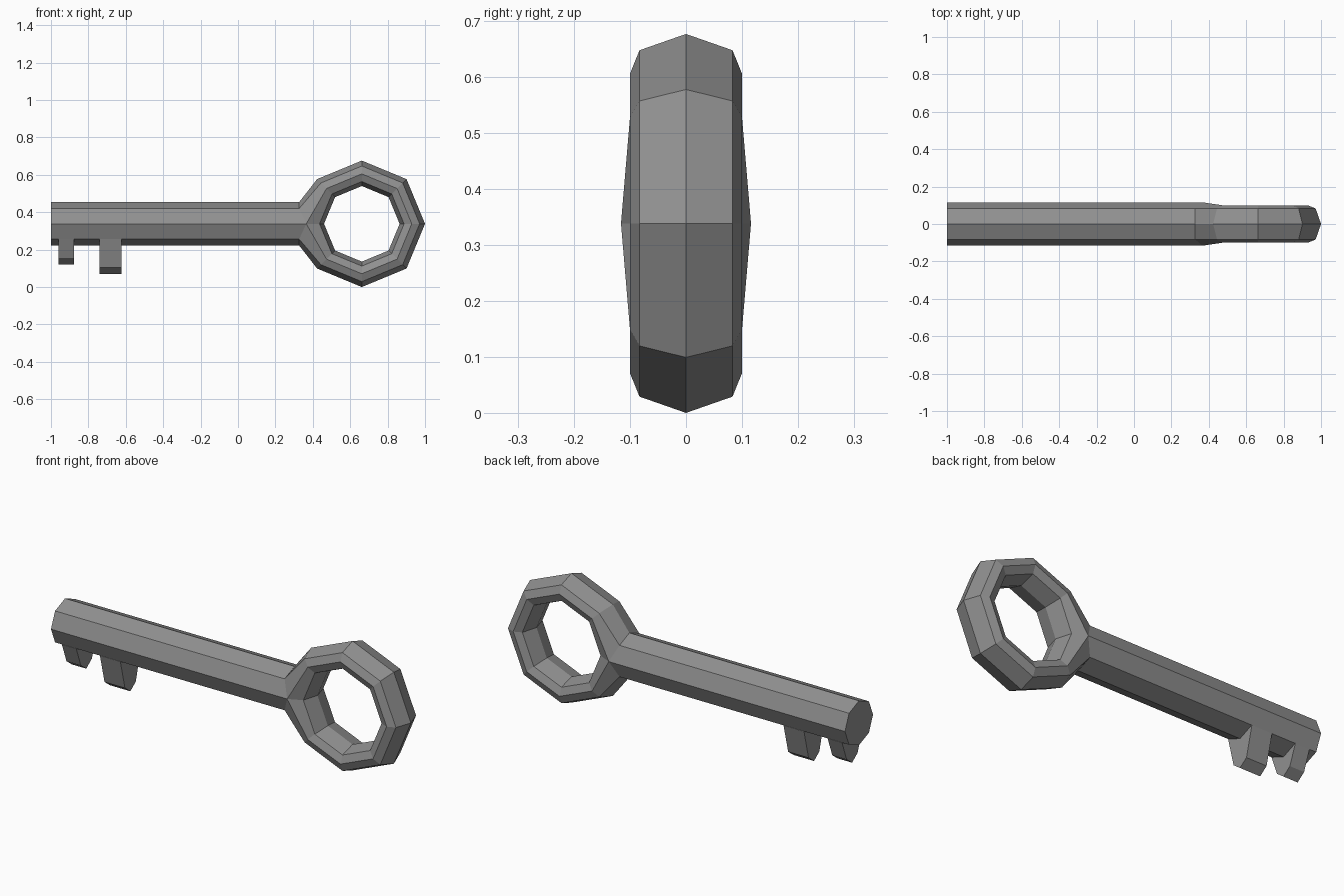
import bpy, bmesh
from math import cos, sin, pi

if "Cube" in bpy.data.objects:
    bpy.data.objects.remove(bpy.data.objects["Cube"])

CX, CZ = 0.662, 0.338      # ring centre

iron = bpy.data.materials.new("dark_iron")
iron.diffuse_color = (0.28, 0.28, 0.28, 1)
iron.use_nodes = True
iron.node_tree.nodes["Principled BSDF"].inputs["Base Color"].default_value = iron.diffuse_color


def finish(bm, name):
    bmesh.ops.recalc_face_normals(bm, faces=bm.faces)
    me = bpy.data.meshes.new(name)
    bm.to_mesh(me)
    bm.free()
    me.materials.append(iron)
    ob = bpy.data.objects.new(name, me)
    bpy.context.collection.objects.link(ob)
    return ob


# Ring bow and octagonal shaft, one continuous mesh
bm = bmesh.new()
section = [(0.338, 0), (0.309, 0.083), (0.267, 0.1), (0.226, 0.083),
           (0.202, 0), (0.226, -0.083), (0.267, -0.1), (0.309, -0.083)]
OUTER = (0, 1, 6, 7)       # section strips on the outside of the ring
ring = [[bm.verts.new((CX + r * cos(a), y, CZ + r * sin(a))) if not (k == 4 and i in (0, 1, 7)) else None
         for i, (r, y) in enumerate(section)]
        for k, a in ((k, k * pi / 4) for k in range(8))]
for k in range(8):
    a, b = ring[k], ring[(k + 1) % 8]
    for i in range(8):
        if k in (3, 4) and i in OUTER:
            continue       # left open where the shaft joins
        j = (i + 1) % 8
        bm.faces.new((a[i], a[j], b[j], b[i]))

# Shaft loops: index 0 top, 2 back side, 4 bottom, 6 front side
R = 0.116
angles = [i * pi / 4 for i in range(8)]
tip = [bm.verts.new((-1, R * sin(t), CZ + R * cos(t))) for t in angles]
neck = []
for i, t in enumerate(angles):
    if i in (2, 6):
        v = ring[4][i]
        v.co = (0.365, R * sin(t), CZ)
    else:
        v = bm.verts.new((0.327, R * sin(t), CZ + R * cos(t)))
    neck.append(v)
for i in range(8):
    j = (i + 1) % 8
    bm.faces.new((tip[i], tip[j], neck[j], neck[i]))
bm.faces.new(tip)

# Flared shoulder from shaft to ring, above and below
for k, idx, sec in ((3, (6, 7, 0, 1, 2), (6, 7, 0, 1, 2)),
                    (5, (2, 3, 4, 5, 6), (2, 1, 0, 7, 6))):
    for n in range(4):
        bm.faces.new((neck[idx[n]], neck[idx[n + 1]],
                      ring[k][sec[n + 1]], ring[k][sec[n]]))
finish(bm, "key_bow_and_shaft")


# Teeth: tapering prisms with V-shaped undersides
def tooth(name, x0, x1, bottom):
    profile = [(0, 0.3), (0.083, 0.256), (0.045, bottom + 0.034),
               (0, bottom), (-0.045, bottom + 0.034), (-0.083, 0.256)]
    bm = bmesh.new()
    a, b = ([bm.verts.new((x, y, z)) for y, z in profile] for x in (x0, x1))
    bm.faces.new(a)
    bm.faces.new(b)
    for i in range(6):
        j = (i + 1) % 6
        bm.faces.new((a[i], a[j], b[j], b[i]))
    finish(bm, name)


tooth("small_tooth", -0.96, -0.877, 0.12)
tooth("large_tooth", -0.74, -0.622, 0.07)
